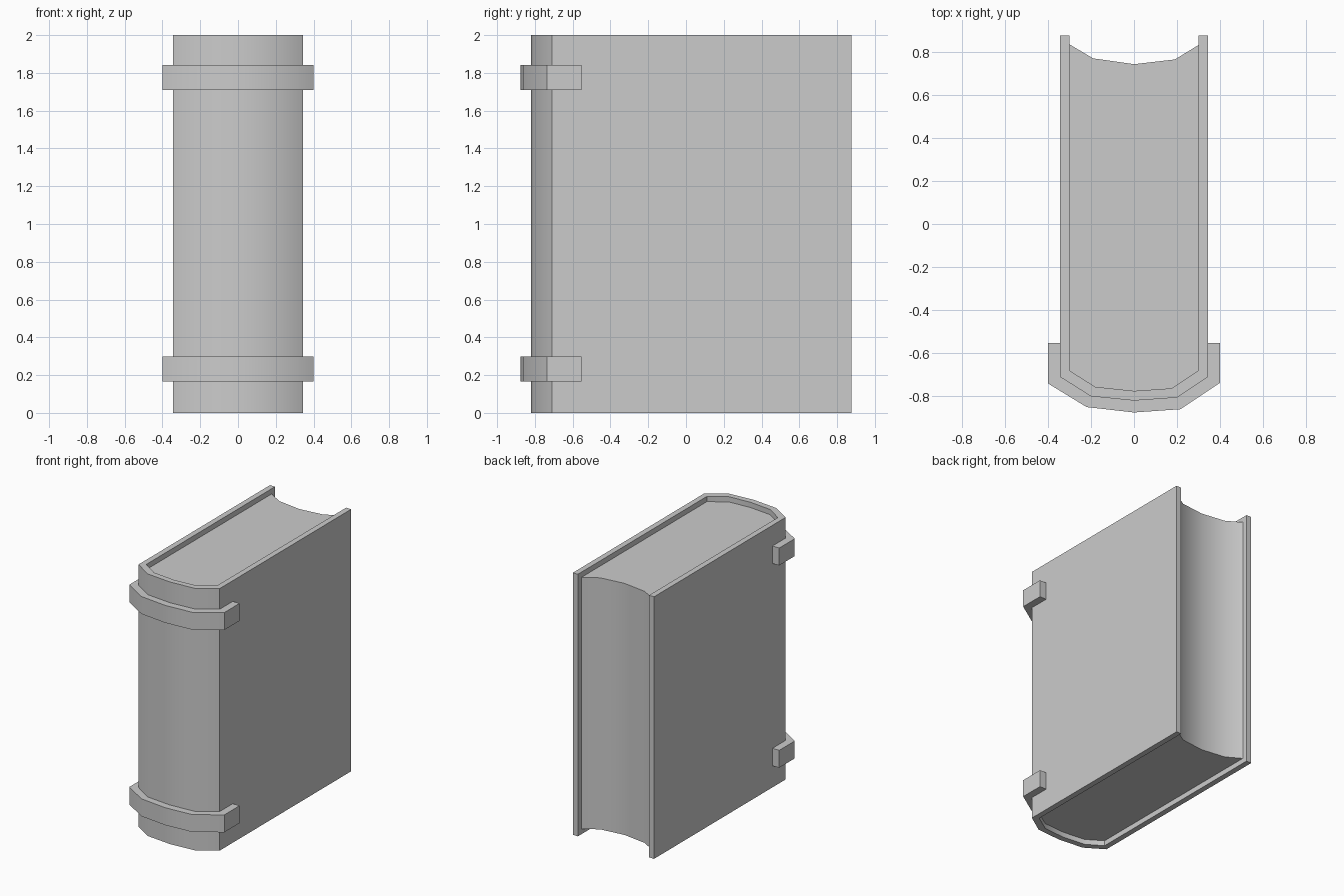
import bpy, bmesh, math

if "Cube" in bpy.data.objects:
    bpy.data.objects.remove(bpy.data.objects["Cube"])


def prism(name, outline, z0, z1):
    """Extrude a flat outline upward into a closed solid."""
    bm = bmesh.new()
    face = bm.faces.new([bm.verts.new((x, y, z0)) for x, y in outline])
    ext = bmesh.ops.extrude_face_region(bm, geom=[face], use_keep_orig=True)
    top = [v for v in ext["geom"] if isinstance(v, bmesh.types.BMVert)]
    bmesh.ops.translate(bm, verts=top, vec=(0, 0, z1 - z0))
    bmesh.ops.recalc_face_normals(bm, faces=bm.faces)
    mesh = bpy.data.meshes.new(name)
    bm.to_mesh(mesh)
    bm.free()
    obj = bpy.data.objects.new(name, mesh)
    bpy.context.collection.objects.link(obj)
    bpy.ops.object.select_all(action='DESELECT')
    obj.select_set(True)
    bpy.context.view_layer.objects.active = obj
    bpy.ops.object.shade_smooth_by_angle(angle=math.radians(40))
    return obj


def u_shape(spine, half_width, end_y):
    """Spine curve plus two straight sides running back to end_y."""
    return [(-half_width, end_y)] + spine + [(half_width, end_y)]


# Spine curves, left to right
cover_out = [(-0.343, -0.71), (-0.2, -0.8), (0, -0.82), (0.2, -0.806), (0.343, -0.71)]
cover_in = [(-0.3, -0.68), (-0.18, -0.756), (0, -0.775), (0.175, -0.763), (0.3, -0.68)]
band_out = [(-0.4, -0.74), (-0.22, -0.85), (0, -0.875), (0.215, -0.86), (0.4, -0.737)]
band_in = [(x * 0.98, y + 0.01) for x, y in cover_out]

# Cover: both boards and the rounded spine
prism("cover", u_shape(cover_out, 0.343, 0.875) + u_shape(cover_in, 0.3, 0.875)[::-1], 0, 2)

# Page block: follows the spine, with a hollow fore-edge, recessed top and bottom
fore_edge = [(0.301, 0.832), (0.19, 0.764), (0, 0.742), (-0.19, 0.769), (-0.301, 0.835)]
page_spine = [(x * 1.004, y - 0.002) for x, y in cover_in]
prism("pages", page_spine + fore_edge, 0.04, 1.96)

# Raised bands wrapped round the spine
for name, z in (("lower_band", 0.165), ("upper_band", 1.709)):
    outline = u_shape(band_out, 0.4, -0.553) + u_shape(band_in, 0.336, -0.553)[::-1]
    prism(name, outline, z, z + 0.133)
